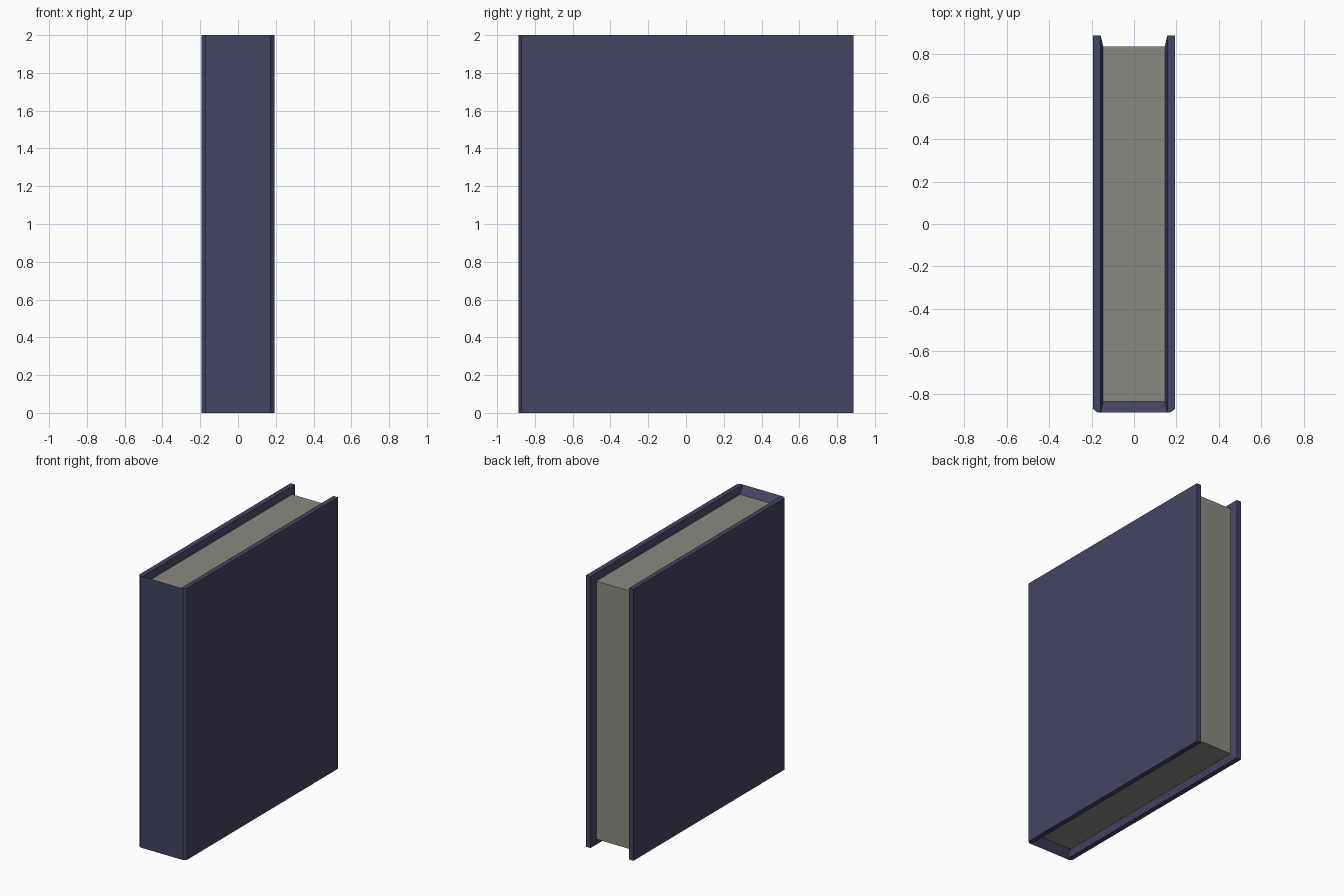
import bpy, bmesh

if "Cube" in bpy.data.objects:
    bpy.data.objects.remove(bpy.data.objects["Cube"])


def material(name, rgb):
    m = bpy.data.materials.new(name)
    m.diffuse_color = (*rgb, 1)
    m.use_nodes = True
    m.node_tree.nodes["Principled BSDF"].inputs["Base Color"].default_value = m.diffuse_color
    return m


# Half widths: cover outside, flat spine face, inner cover edge, page block
OUT, SPINE, RIM, PAGE = 0.193, 0.172, 0.157, 0.145
HALF, H, INSET = 0.887, 2.0, 0.05
CHAMFER = 0.016

bm = bmesh.new()


def face(points, mat=0):
    f = bm.faces.new([bm.verts.new(p) for p in points])
    f.material_index = mat


# Outline of the cover rim and of the recessed page block, seen from the side (y, z)
rim = [(-HALF, 0), (HALF, 0), (HALF, H), (-HALF, H)]
page = [(-HALF + INSET, INSET), (HALF - INSET, INSET),
        (HALF - INSET, H - INSET), (-HALF + INSET, H - INSET)]

for s in (-1, 1):
    # Cover board and chamfered spine corner
    face([(s * OUT, -HALF + CHAMFER, 0), (s * OUT, HALF, 0),
          (s * OUT, HALF, H), (s * OUT, -HALF + CHAMFER, H)])
    face([(s * OUT, -HALF + CHAMFER, 0), (s * SPINE, -HALF, 0),
          (s * SPINE, -HALF, H), (s * OUT, -HALF + CHAMFER, H)])
    # Flat edges of the cover board: top, bottom and opening side
    for z in (0, H):
        face([(s * OUT, HALF, z), (s * OUT, -HALF + CHAMFER, z),
              (s * SPINE, -HALF, z), (s * RIM, -HALF, z), (s * RIM, HALF, z)])
    face([(s * OUT, HALF, 0), (s * RIM, HALF, 0),
          (s * RIM, HALF, H), (s * OUT, HALF, H)])
    # Tapered inner walls down to the pages
    for i in range(3):
        face([(s * RIM, *rim[i]), (s * RIM, *rim[i + 1]),
              (s * PAGE, *page[i + 1]), (s * PAGE, *page[i])])

# Page block: bottom, opening side and top
for i in range(3):
    face([(-PAGE, *page[i]), (PAGE, *page[i]),
          (PAGE, *page[i + 1]), (-PAGE, *page[i + 1])], 1)

# Sloped inner ends of the spine
for i in (0, 3):
    face([(-RIM, *rim[i]), (RIM, *rim[i]), (PAGE, *page[i]), (-PAGE, *page[i])])

# Spine front
face([(-SPINE, -HALF, 0), (-RIM, -HALF, 0), (RIM, -HALF, 0), (SPINE, -HALF, 0),
      (SPINE, -HALF, H), (RIM, -HALF, H), (-RIM, -HALF, H), (-SPINE, -HALF, H)])

bmesh.ops.remove_doubles(bm, verts=bm.verts[:], dist=0.0005)
bmesh.ops.recalc_face_normals(bm, faces=bm.faces[:])

mesh = bpy.data.meshes.new("book")
bm.to_mesh(mesh)
bm.free()
mesh.materials.append(material("dark blue cover", (0.058, 0.058, 0.120)))
mesh.materials.append(material("grey paper", (0.255, 0.248, 0.222)))
book = bpy.data.objects.new("book", mesh)
bpy.context.collection.objects.link(book)
